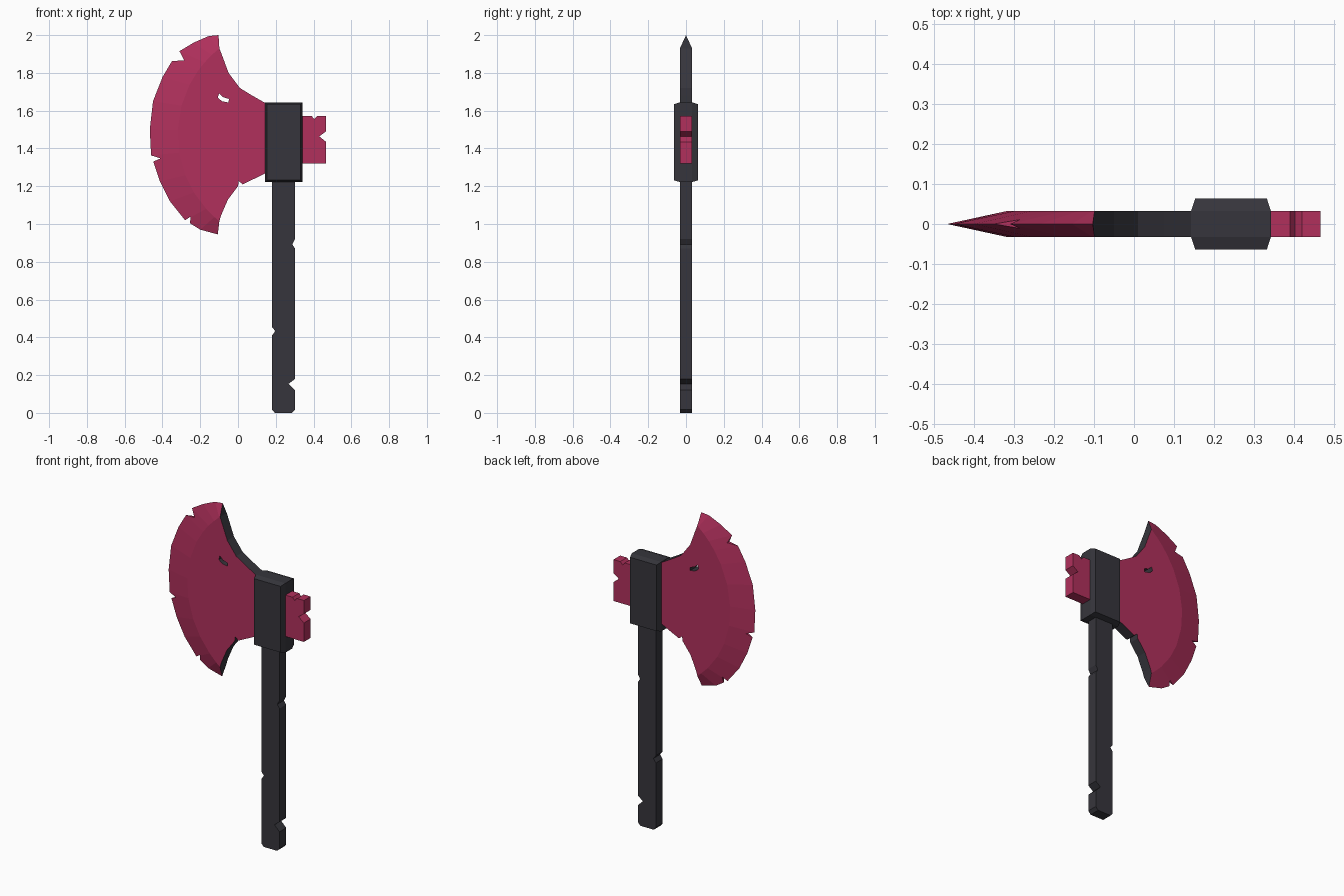
import bpy, bmesh, math

if "Cube" in bpy.data.objects:
    bpy.data.objects.remove(bpy.data.objects["Cube"])

T = 0.032  # half thickness of blade, handle and poll


def material(name, rgb):
    m = bpy.data.materials.new(name)
    m.diffuse_color = (*rgb, 1)
    m.use_nodes = True
    m.node_tree.nodes["Principled BSDF"].inputs["Base Color"].default_value = m.diffuse_color
    return m


CRIMSON = material("crimson", (0.440, 0.030, 0.108))
CHARCOAL = material("charcoal", (0.037, 0.036, 0.045))


def finish(name, bm, mats):
    bmesh.ops.recalc_face_normals(bm, faces=bm.faces)
    me = bpy.data.meshes.new(name)
    bm.to_mesh(me)
    bm.free()
    for m in mats:
        me.materials.append(m)
    ob = bpy.data.objects.new(name, me)
    bpy.context.collection.objects.link(ob)
    return ob


def slab(name, profile, half, mats, index=0):
    """Extrude an (x, z) outline symmetrically along y."""
    bm = bmesh.new()
    front = [bm.verts.new((x, -half, z)) for x, z in profile]
    back = [bm.verts.new((x, half, z)) for x, z in profile]
    bm.faces.new(front)
    bm.faces.new(back[::-1])
    for i in range(len(profile)):
        j = (i + 1) % len(profile)
        bm.faces.new((front[i], back[i], back[j], front[j]))
    for f in bm.faces:
        f.material_index = index
    return finish(name, bm, mats)


# Handle with chipped edges
slab("handle", [(.195, 0), (.285, 0), (.302, .018), (.302, .12), (.268, .154),
                (.302, .18), (.302, .87), (.287, .892), (.302, .92), (.302, 1.3),
                (.18, 1.3), (.18, .455), (.197, .433), (.18, .41), (.18, .018)],
     T, [CHARCOAL])

# Poll block behind the collar
slab("poll", [(.30, 1.32), (.466, 1.32), (.466, 1.435), (.43, 1.464), (.466, 1.49),
              (.466, 1.572), (.42, 1.572), (.403, 1.555), (.39, 1.572), (.30, 1.572)],
     T, [CRIMSON])

# Collar: stacked rectangles with chamfered front and back rims
bm = bmesh.new()
rings = []
for y, d in ((-.064, .01), (-.033, 0), (.033, 0), (.064, .01)):
    x0, x1, z0, z1 = .143 + d, .342 - d, 1.222 + d, 1.644 - d
    rings.append([bm.verts.new((x, y, z)) for x, z in
                  ((x0, z0), (x1, z0), (x1, z1), (x0, z1))])
bm.faces.new(rings[0])
bm.faces.new(rings[-1])
for a, b in zip(rings, rings[1:]):
    for i in range(4):
        j = (i + 1) % 4
        bm.faces.new((a[i], a[j], b[j], b[i]))
finish("collar", bm, [CHARCOAL])

# Blade: sharp outer arc, inner bevel arc, concave top and bottom shoulders
edge = [(-.103, 2.0), (-.155, 1.995), (-.235, 1.96), (-.31, 1.915), (-.35, 1.862),
        (-.40, 1.777), (-.45, 1.65), (-.467, 1.5), (-.46, 1.363), (-.413, 1.225),
        (-.36, 1.12), (-.28, 1.02), (-.2, .97), (-.107, .945)]
MID = 1.4725
inner = []
for x, z in edge:
    dz = (z - MID) * .867
    inner.append((.263 - math.sqrt(.583 ** 2 - dz * dz), MID + dz))
lower = [(-.09, 1.045), (-.053, 1.13), (0, 1.2), (.004, 1.227), (.025, 1.21),
         (.145, 1.268), (.2, 1.29)]
upper = [(.2, 1.61), (.145, 1.64), (.075, 1.68), (.01, 1.72), (-.05, 1.8), (-.085, 1.895)]

bm = bmesh.new()
rim = [bm.verts.new((x, 0, z)) for x, z in edge]
sides = []
for s in (-1, 1):
    vs = [bm.verts.new((x, s * T, z)) for x, z in inner + lower + upper]
    bm.faces.new(vs)
    for i in range(len(edge) - 1):
        bm.faces.new((rim[i], rim[i + 1], vs[i + 1], vs[i]))
    sides.append(vs)
a, b = sides
n = len(edge)
dark = [bm.faces.new((rim[0], a[0], b[0])), bm.faces.new((rim[-1], a[n - 1], b[n - 1]))]
for i in range(n - 1, len(a)):
    j = (i + 1) % len(a)
    dark.append(bm.faces.new((a[i], a[j], b[j], b[i])))
for f in dark:
    f.material_index = 1
blade = finish("blade", bm, [CRIMSON, CHARCOAL])

# Chips in the cutting edge and the small hole
cuts = [
    (0, [(-.31, 1.915), (-.285, 1.867), (-.35, 1.862), (-.40, 1.859), (-.36, 1.95), (-.297, 1.945)]),
    (0, [(-.49, 1.373), (-.41, 1.347), (-.49, 1.313)]),
    (0, [(-.28, 1.02), (-.25, 1.04), (-.255, 1.0), (-.26, .95), (-.31, 1.0)]),
    (1, [(-.10, 1.692), (-.08, 1.672), (-.048, 1.662), (-.05, 1.643), (-.085, 1.65), (-.107, 1.668)]),
]
bpy.context.view_layer.objects.active = blade
for index, outline in cuts:
    cutter = slab("chip_cutter", outline, .1, [CRIMSON, CHARCOAL], index)
    cutter.hide_render = True
    mod = blade.modifiers.new("chip", "BOOLEAN")
    mod.operation = "DIFFERENCE"
    mod.solver = "EXACT"
    mod.object = cutter
    bpy.ops.object.modifier_apply(modifier=mod.name)
    bpy.data.objects.remove(cutter)
